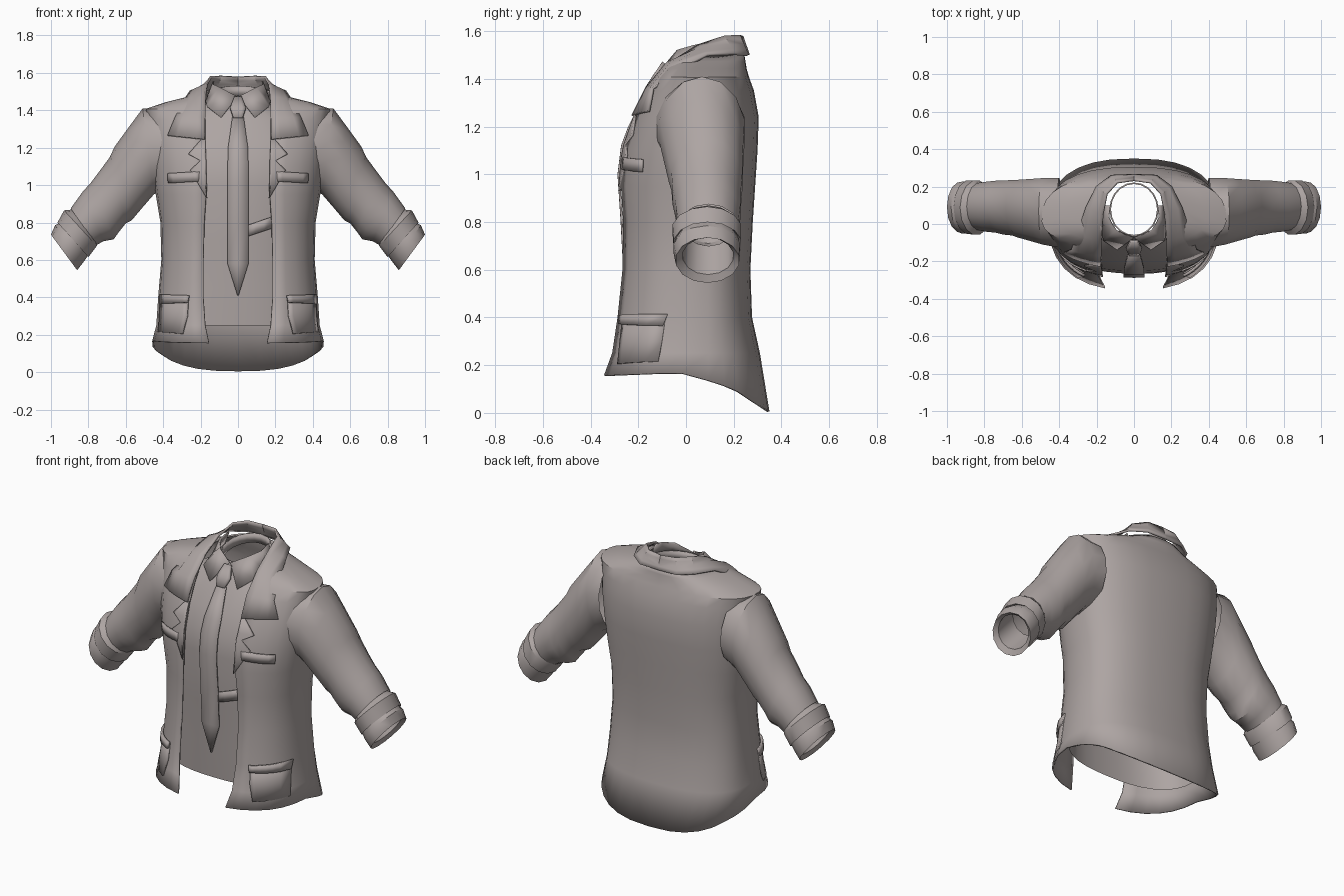
import bpy, bmesh, math
from mathutils import Vector

if "Cube" in bpy.data.objects:
    bpy.data.objects.remove(bpy.data.objects["Cube"])

mat = bpy.data.materials.new("warm_grey_cloth")
mat.diffuse_color = (0.42, 0.375, 0.365, 1)
mat.use_nodes = True
mat.node_tree.nodes["Principled BSDF"].inputs["Base Color"].default_value = mat.diffuse_color


def add_object(name, verts, faces, thick=0.0, mirror=False, fix=False):
    me = bpy.data.meshes.new(name)
    me.from_pydata([tuple(v) for v in verts], [], faces)
    if fix:
        bm = bmesh.new()
        bm.from_mesh(me)
        bmesh.ops.recalc_face_normals(bm, faces=bm.faces)
        bm.to_mesh(me)
        bm.free()
    me.materials.append(mat)
    ob = bpy.data.objects.new(name, me)
    bpy.context.collection.objects.link(ob)
    bpy.ops.object.select_all(action='DESELECT')
    ob.select_set(True)
    bpy.context.view_layer.objects.active = ob
    bpy.ops.object.shade_smooth_by_angle(angle=math.radians(35))
    if thick:
        m = ob.modifiers.new("thickness", 'SOLIDIFY')
        m.thickness, m.offset = thick, 0
    if mirror:
        ob.modifiers.new("mirror", 'MIRROR')
    return ob


def loft(name, rings, closed=False, **kw):
    n = len(rings[0])
    verts = [p for r in rings for p in r]
    faces = []
    for j in range(len(rings) - 1):
        for i in range(n if closed else n - 1):
            k = (i + 1) % n
            faces.append((j * n + i, j * n + k, (j + 1) * n + k, (j + 1) * n + i))
    return add_object(name, verts, faces, **kw)


def lerp_table(table, z):
    if z <= table[0][0]:
        return table[0][1:]
    for a, b in zip(table, table[1:]):
        if z <= b[0]:
            t = (z - a[0]) / (b[0] - a[0])
            return [p + (q - p) * t for p, q in zip(a[1:], b[1:])]
    return table[-1][1:]


N, YC = 2.5, 0.03


def front_y(table, x, z):
    w, yf = lerp_table(table, z)[:2]
    s = max(0.0, 1 - min(1, abs(x) / w) ** N) ** (1 / N)
    return YC + (yf - YC) * s


# Jacket sections: height, half width, front y, back y, half opening
BODY = [(0.16, .455, -.35, .345, .155), (.25, .432, -.32, .305, .175),
        (.4, .422, -.30, .272, .185), (.6, .405, -.28, .265, .185),
        (.8, .41, -.275, .275, .18), (.95, .435, -.28, .285, .17),
        (1.1, .455, -.265, .295, .17), (1.24, .468, -.215, .30, .175),
        (1.35, .475, -.16, .28, .175), (1.405, .49, -.12, .26, .175),
        (1.44, .38, -.10, .25, .175), (1.47, .26, -.08, .245, .172),
        (1.50, .185, -.05, .24, .168)]
HEM = [(-.36, .155), (-.1, .165), (0, .165), (.2, .10), (.345, .005)]


def jacket_ring(z, w, yf, yb, x0):
    t0 = math.asin((x0 / w) ** (N / 2))
    half = []
    for i in range(15):
        t = t0 + (math.pi - t0) * i / 14
        x = w * abs(math.sin(t)) ** (2 / N)
        c = math.cos(t)
        s = abs(c) ** (2 / N)
        y = YC + ((yf if c > 0 else yb) - YC) * s
        half.append((x, y, lerp_table(HEM, y)[0] if z == 0.16 else z))
    half[-1] = (0, half[-1][1], half[-1][2])
    return half + [(-x, y, zz) for x, y, zz in reversed(half[:-1])]


loft("jacket_body", [jacket_ring(*r) for r in BODY], thick=0.01)

# Shirt front hanging inside the jacket
SHIRT = [(.25, .40, -.225), (.45, .39, -.235), (.7, .38, -.245), (1.0, .41, -.265),
         (1.12, .42, -.25), (1.24, .41, -.205), (1.35, .32, -.145),
         (1.42, .19, -.10), (1.475, .125, -.062)]
rings = []
for z, w, yf in SHIRT:
    xs = [w * math.sin(-math.pi / 2 + math.pi * i / 16) for i in range(17)]
    rings.append([(x, front_y(SHIRT, x, z), z) for x in xs])
loft("shirt_front", rings)

# Shirt neck band, higher at the back
rings = []
for top in (0, 1):
    ring = []
    for i in range(20):
        a = math.tau * i / 20
        y = .078 + .14 * math.sin(a)
        z = (1.475 if top else 1.42) + (y + .06) * .2
        ring.append((.127 * math.cos(a), y, z))
    rings.append(ring)
loft("neck_band", rings, closed=True, thick=.008)

# Pointed shirt collar leaf
top = [(.13, .10, 1.555), (.135, .03, 1.54), (.095, -.035, 1.52), (.004, -.075, 1.472)]
low = [(.16, .10, 1.48), (.168, .0, 1.45), (.165, -.085, 1.42), (.09, -.135, 1.36)]
loft("shirt_collar", [low, top], thick=.008, mirror=True)

# Jacket collar running into the upper lapel
inner = [(0, .235, 1.578), (.09, .222, 1.582), (.145, .16, 1.578), (.165, .05, 1.54),
         (.172, -.06, 1.47), (.175, -.14, 1.36), (.178, -.205, 1.245)]
outer = [(0, .262, 1.50), (.12, .258, 1.50), (.20, .20, 1.505), (.255, .09, 1.50),
         (.285, .0, 1.455), (.335, -.07, 1.36), (.375, -.12, 1.265)]
rings = []
for k in range(5):
    t = k / 4
    ring = []
    for a, b in zip(outer, inner):
        p = Vector(a).lerp(Vector(b), t)
        if p.z < 1.47 and p.y < 0:
            p.y = min(p.y, front_y(BODY, p.x, p.z) - .02)
        ring.append(p)
    rings.append(ring)
loft("jacket_collar", rings, thick=.012, mirror=True)


# Plates wrapped on a front surface: rows of (x left, z left, x right, z right)
def plate(name, rows, table=BODY, lift=.012, thick=.009, mirror=True, cols=6):
    rings = []
    for xa, za, xb, zb in rows:
        ring = []
        for i in range(cols + 1):
            t = i / cols
            x, z = xa + (xb - xa) * t, za + (zb - za) * t
            ring.append((x, front_y(table, x, z) - lift, z))
        rings.append(ring)
    return loft(name, rings, thick=thick, mirror=mirror)


plate("lower_lapel", [(.165, .93, .17, .935), (.17, 1.07, .255, 1.08),
                      (.17, 1.13, .20, 1.13), (.172, 1.165, .265, 1.165),
                      (.175, 1.25, .19, 1.25)])
plate("chest_pocket_flap", [(.21, 1.02, .372, 1.01), (.205, 1.073, .375, 1.063)])
plate("hip_pocket", [(.295, .205, .425, .215), (.27, .30, .416, .30),
                     (.265, .40, .412, .40)], lift=.01)
plate("hip_pocket_flap", [(.268, .372, .415, .365), (.262, .41, .415, .415)],
      lift=.022, thick=.014)

# Necktie blade and knot
plate("tie_blade", [(-.003, .41, .003, .41), (-.056, .58, .056, .58),
                    (-.056, .8, .056, .8), (-.055, 1.0, .055, 1.0),
                    (-.055, 1.12, .055, 1.12), (-.053, 1.2, .053, 1.2),
                    (-.03, 1.365, .03, 1.365)],
      table=SHIRT, lift=.018, mirror=False, cols=2)
plate("tie_knot", [(-.025, 1.36, .025, 1.36), (-.042, 1.41, .042, 1.41),
                   (-.02, 1.468, .02, 1.468)],
      table=SHIRT, lift=.026, thick=.016, mirror=False, cols=4)
# Crease across the shirt
plate("shirt_crease", [(.05, .725, .185, .77), (.05, .785, .18, .83)],
      table=SHIRT, lift=.012, thick=.008, mirror=False, cols=3)


# Sleeve tubes: top x z, bottom x z, front y, back y
def sleeve(name, sections):
    rings = []
    for tx, tz, bx, bz, y0, y1 in sections:
        c = Vector(((tx + bx) / 2, (y0 + y1) / 2, (tz + bz) / 2))
        a = Vector(((tx - bx) / 2, 0, (tz - bz) / 2))
        ring = []
        for i in range(14):
            t = math.tau * i / 14
            p = c + a * math.cos(t)
            p.y += (y1 - y0) / 2 * math.sin(t)
            ring.append(p)
        rings.append(ring)
    return loft(name, rings, closed=True, mirror=True, fix=True)


sleeve("sleeve", [(.41, 1.40, .39, .99, -.13, .25), (.51, 1.41, .45, .95, -.115, .25),
                  (.58, 1.315, .515, .875, -.095, .245), (.66, 1.205, .57, .81, -.075, .24),
                  (.685, 1.15, .60, .795, -.065, .24), (.74, 1.075, .64, .745, -.06, .235),
                  (.785, 1.015, .665, .71, -.05, .235), (.83, .965, .72, .70, -.045, .23),
                  (.895, .875, .755, .68, -.035, .222)])
sleeve("rolled_cuff", [(.88, .87, .75, .70, -.02, .21), (.93, .865, .755, .675, -.06, .235),
                       (.965, .80, .80, .615, -.055, .235), (.94, .805, .79, .64, -.04, .22),
                       (.978, .785, .825, .59, -.055, .23), (1.0, .735, .86, .545, -.045, .225),
                       (.975, .735, .865, .58, -.015, .20), (.88, .86, .76, .70, -.01, .20)])
